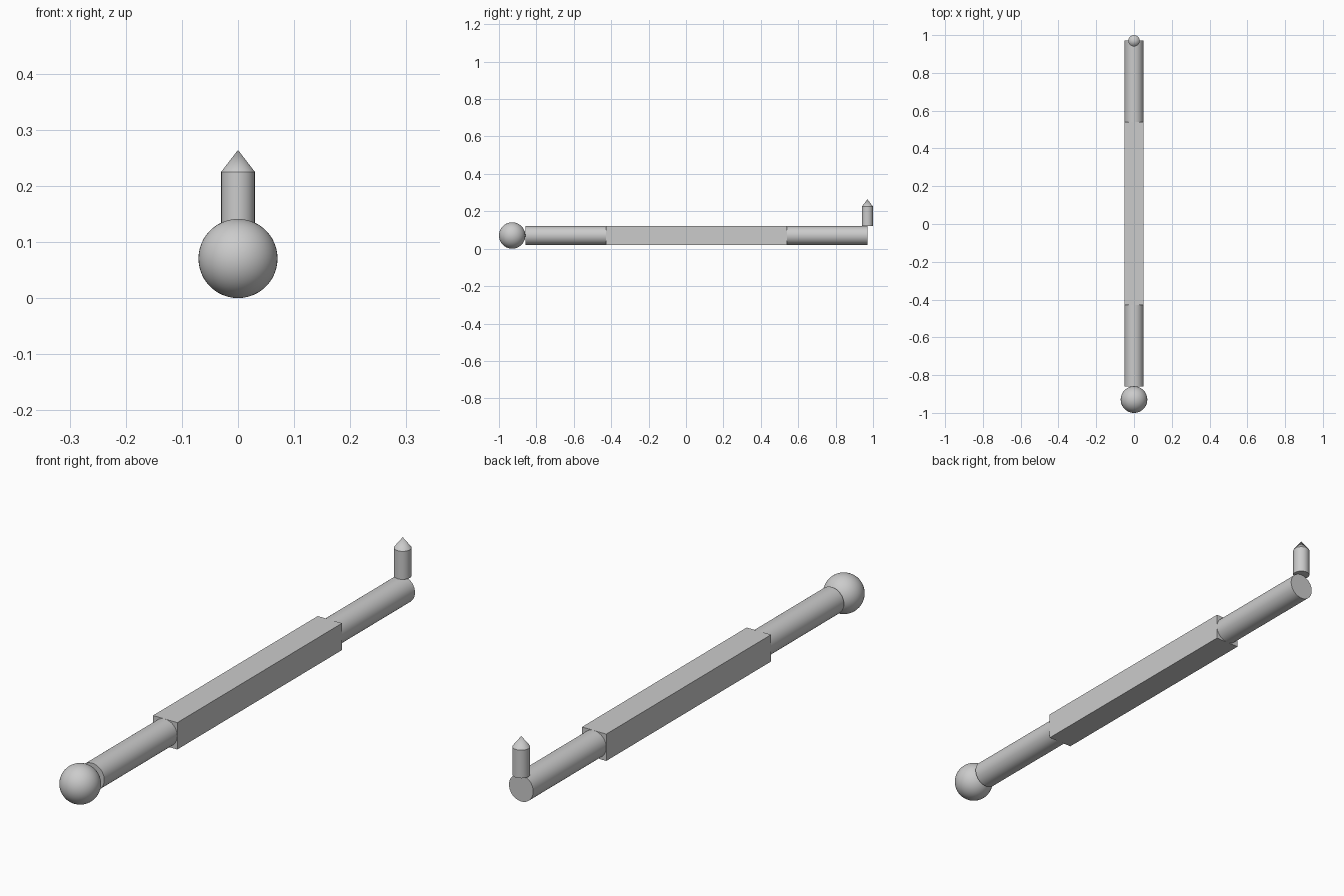
import bpy
import math

cube = bpy.data.objects.get("Cube")
if cube:
    bpy.data.objects.remove(cube, do_unlink=True)

AXIS_Z = 0.0705   # height of the shaft centreline
MID_Y = 0.056     # middle of the bar
HALF_BAR = 0.485
TUBE_LEN = 0.43
TUBE_R = 0.05
PIN_R = 0.03
PIN_Y = 0.97

grey = bpy.data.materials.new("plain_grey")
grey.use_nodes = True
colour = (0.6, 0.6, 0.6, 1)
grey.diffuse_color = colour
grey.node_tree.nodes["Principled BSDF"].inputs["Base Color"].default_value = colour


def finish(name, smooth=True):
    obj = bpy.context.object
    obj.name = name
    obj.data.materials.append(grey)
    if smooth:
        bpy.ops.object.shade_smooth_by_angle(angle=math.radians(30))
    return obj


# Square middle bar
bpy.ops.mesh.primitive_cube_add(size=1, location=(0, MID_Y, AXIS_Z))
bar = finish("middle_bar", smooth=False)
bar.scale = (2 * TUBE_R, 2 * HALF_BAR, 2 * TUBE_R)

# Round tubes at both ends of the bar
for name, side in (("front_tube", -1), ("back_tube", 1)):
    y = MID_Y + side * (HALF_BAR + TUBE_LEN / 2)
    bpy.ops.mesh.primitive_cylinder_add(vertices=48, radius=TUBE_R, depth=TUBE_LEN,
                                        location=(0, y, AXIS_Z),
                                        rotation=(math.pi / 2, 0, 0))
    finish(name)

# Ball at the front end
bpy.ops.mesh.primitive_uv_sphere_add(segments=48, ring_count=24, radius=AXIS_Z,
                                     location=(0, AXIS_Z - 1, AXIS_Z))
finish("front_ball")

# Upright pin resting on the back tube, with a pointed tip
pin_base, pin_top, tip_top = AXIS_Z + TUBE_R, 0.225, 0.264
bpy.ops.mesh.primitive_cylinder_add(vertices=48, radius=PIN_R, depth=pin_top - pin_base,
                                    location=(0, PIN_Y, (pin_base + pin_top) / 2))
finish("pin")
bpy.ops.mesh.primitive_cone_add(vertices=48, radius1=PIN_R, radius2=0,
                                depth=tip_top - pin_top,
                                location=(0, PIN_Y, (pin_top + tip_top) / 2))
finish("pin_tip")
